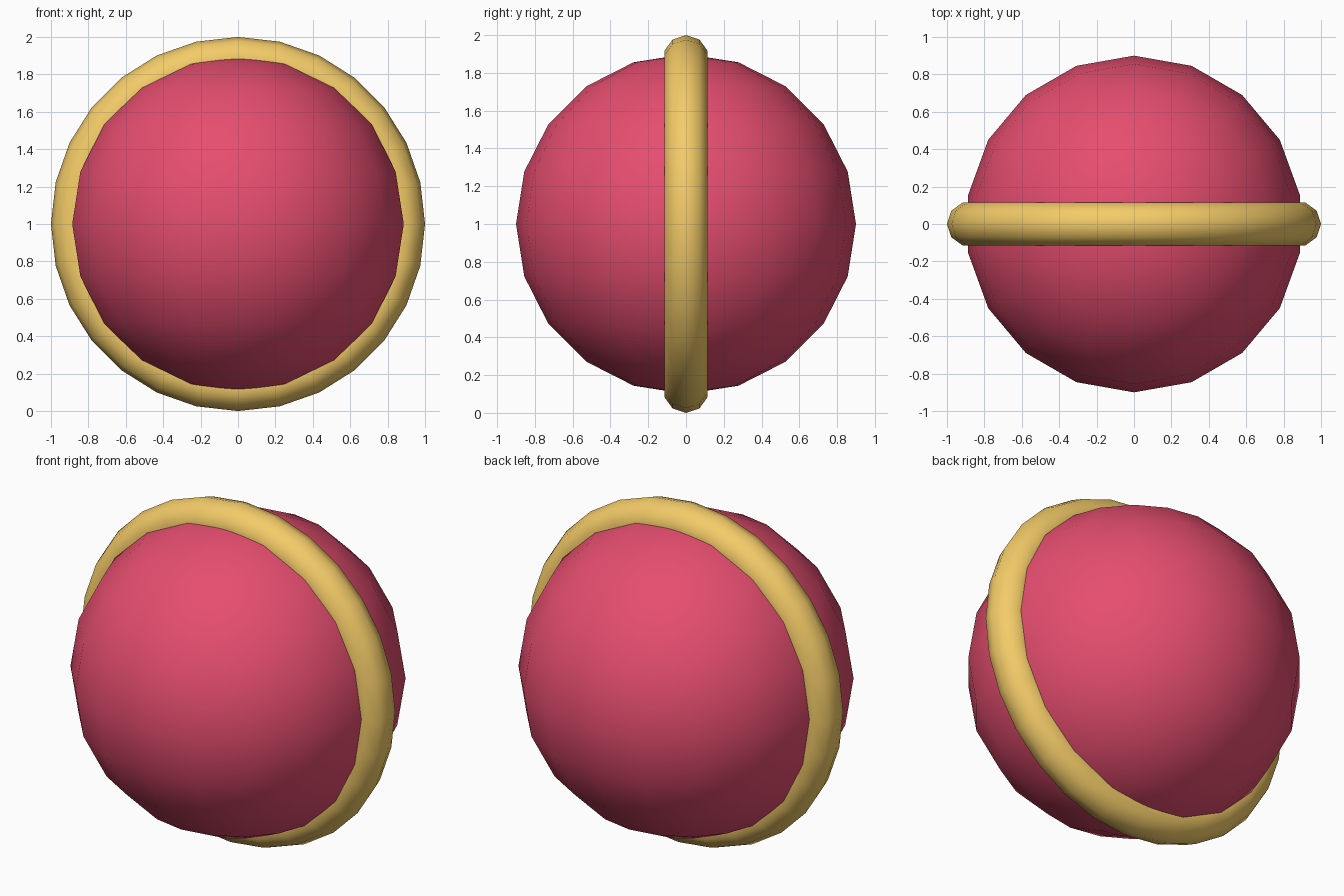
import bpy
from math import pi

if "Cube" in bpy.data.objects:
    bpy.data.objects.remove(bpy.data.objects["Cube"])


def finish(name, color):
    """Name the active object, smooth it and colour it."""
    obj = bpy.context.object
    obj.name = name
    bpy.ops.object.shade_smooth()
    mat = bpy.data.materials.new(name + "_colour")
    mat.diffuse_color = (*color, 1)
    mat.use_nodes = True
    mat.node_tree.nodes["Principled BSDF"].inputs["Base Color"].default_value = mat.diffuse_color
    obj.data.materials.append(mat)
    return obj


# Ball: low-poly sphere with vertices on the front and back axis
bpy.ops.mesh.primitive_uv_sphere_add(segments=18, ring_count=10, radius=0.9,
                                     location=(0, 0, 1))
finish("ball", (0.79, 0.075, 0.16))

# Band: upright ring around the ball, in the xz plane
bpy.ops.mesh.primitive_torus_add(major_segments=28, minor_segments=10,
                                 major_radius=0.88, minor_radius=0.12,
                                 location=(0, 0, 1), rotation=(pi / 2, 0, 0))
finish("band", (0.9, 0.6, 0.14))
